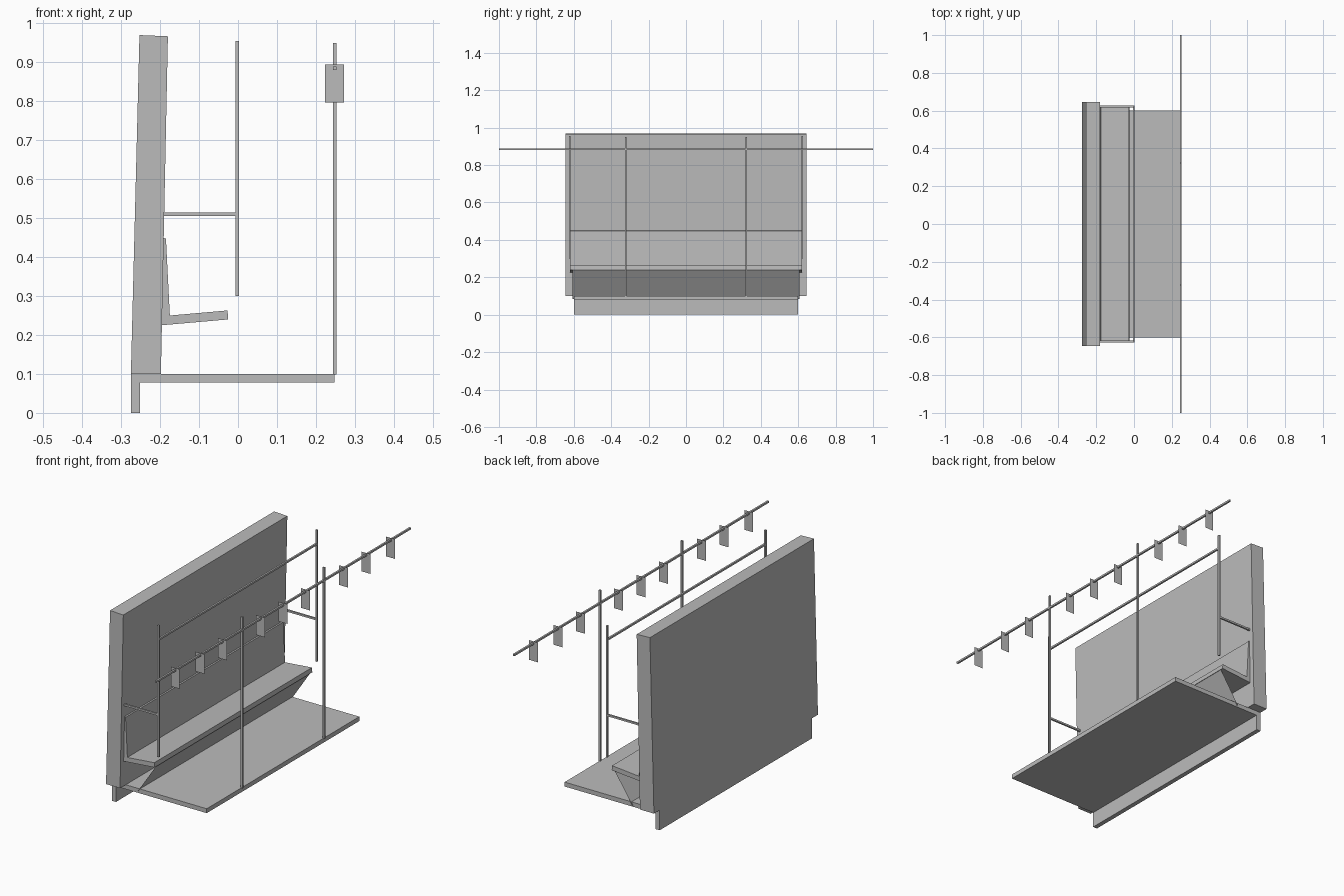
import bpy

if "Cube" in bpy.data.objects:
    bpy.data.objects.remove(bpy.data.objects["Cube"])

grey = bpy.data.materials.new("plain_grey")
grey.diffuse_color = (0.5, 0.5, 0.5, 1)
grey.use_nodes = True
grey.node_tree.nodes["Principled BSDF"].inputs["Base Color"].default_value = grey.diffuse_color


def mesh_object(name, verts, faces):
    mesh = bpy.data.meshes.new(name)
    mesh.from_pydata(verts, [], faces)
    mesh.materials.append(grey)
    obj = bpy.data.objects.new(name, mesh)
    bpy.context.collection.objects.link(obj)
    return obj


def extrude_profile(name, profile, half):
    """Extrude a counter-clockwise (x, z) profile from y = -half to +half."""
    n = len(profile)
    verts = [(x, y, z) for y in (-half, half) for x, z in profile]
    faces = [tuple(range(n)), tuple(reversed(range(n, 2 * n)))]
    faces += [(i, i + n, (i + 1) % n + n, (i + 1) % n) for i in range(n)]
    return mesh_object(name, verts, faces)


def bar(name, start, end, width=0.009):
    """Square bar along one axis, its ends exactly at start and end."""
    h = width / 2
    lo, hi = [], []
    for a, b in zip(start, end):
        grow = h if a == b else 0
        lo.append(min(a, b) - grow)
        hi.append(max(a, b) + grow)
    verts = [(x, y, z) for x in (lo[0], hi[0]) for y in (lo[1], hi[1]) for z in (lo[2], hi[2])]
    faces = [(0, 1, 3, 2), (4, 6, 7, 5), (0, 4, 5, 1), (2, 3, 7, 6), (0, 2, 6, 4), (1, 5, 7, 3)]
    return mesh_object(name, verts, faces)


# Slightly leaning back wall
extrude_profile("wall", [(-0.275, 0.10), (-0.198, 0.10), (-0.18, 0.967), (-0.253, 0.97)], 0.645)

# Floor slab with a skirt turned down at the back
extrude_profile("floor", [(-0.275, 0), (-0.252, 0), (-0.252, 0.078), (0.248, 0.078),
                          (0.248, 0.10), (-0.275, 0.10)], 0.6)

# Bench: seat and thin tapering backrest
extrude_profile("bench", [(-0.197, 0.225), (-0.025, 0.24), (-0.027, 0.263), (-0.175, 0.25),
                          (-0.185, 0.447), (-0.193, 0.45)], 0.62)

# Sloping sheet under the seat
mesh_object("seat_front_panel",
            [(-0.13, -0.606, 0.085), (-0.13, 0.606, 0.085), (-0.027, 0.606, 0.24), (-0.027, -0.606, 0.24)],
            [(0, 1, 2, 3)])

# Poles beside the bench, their wall arms, and the tall floor poles
for side, label in ((-1, "near"), (1, "far")):
    y = 0.622 * side
    bar("bench_pole_" + label, (-0.002, y, 0.30), (-0.002, y, 0.955))
    bar("wall_arm_" + label, (-0.192, y, 0.51), (-0.002, y, 0.51))
    bar("floor_pole_" + label, (0.248, 0.322 * side, 0.098), (0.248, 0.322 * side, 0.95))

# Overhead rails
bar("bench_rail", (-0.002, -0.622, 0.885), (-0.002, 0.622, 0.885))
bar("strap_rail", (0.248, -1, 0.885), (0.248, 1, 0.885))

# Flat hanging handles
for i, y in enumerate((-0.847, -0.652, -0.475, -0.176, 0, 0.176, 0.475, 0.652, 0.847)):
    mesh_object("hanging_handle_%d" % (i + 1),
                [(0.223, y, 0.797), (0.272, y, 0.797), (0.272, y, 0.895), (0.223, y, 0.895)],
                [(0, 1, 2, 3)])
